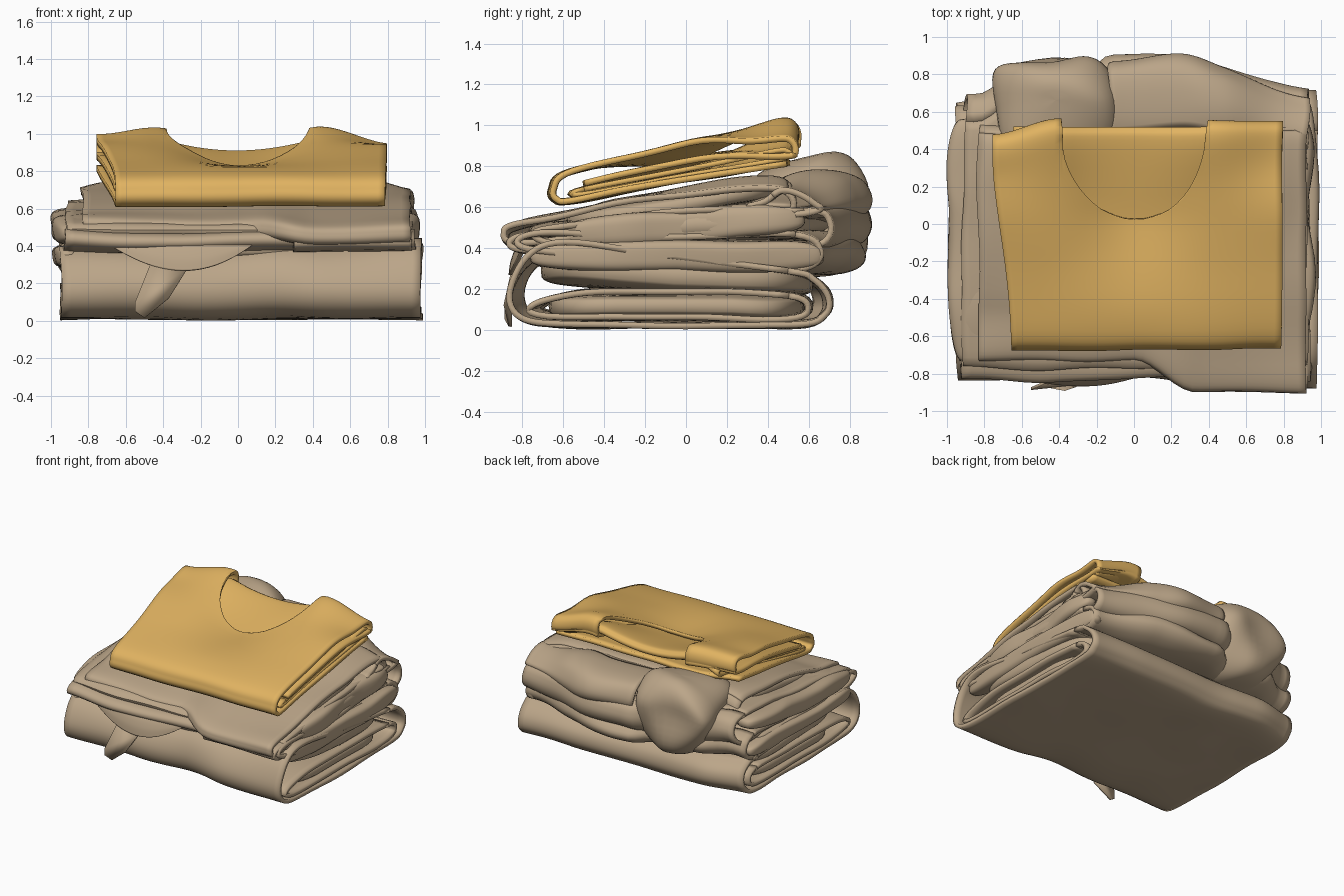
import bpy, bmesh
from math import sin, cos, pi, exp, sqrt, copysign
from mathutils import Vector, noise

if "Cube" in bpy.data.objects:
    bpy.data.objects.remove(bpy.data.objects["Cube"])

def material(name, rgb):
    m = bpy.data.materials.new(name)
    m.use_nodes = True
    m.diffuse_color = (*rgb, 1)
    m.node_tree.nodes["Principled BSDF"].inputs["Base Color"].default_value = (*rgb, 1)
    return m

BEIGE = material("beige cloth", (0.50, 0.38, 0.25))
MUSTARD = material("mustard cloth", (0.75, 0.45, 0.12))

def finish(name, verts, faces, mat, thick=0):
    me = bpy.data.meshes.new(name)
    me.from_pydata(verts, [], faces)
    bm = bmesh.new()
    bm.from_mesh(me)
    bmesh.ops.delete(bm, geom=[v for v in bm.verts if not v.link_faces], context='VERTS')
    bmesh.ops.recalc_face_normals(bm, faces=bm.faces)
    bm.to_mesh(me)
    bm.free()
    me.materials.append(mat)
    ob = bpy.data.objects.new(name, me)
    bpy.context.collection.objects.link(ob)
    if thick:
        s = ob.modifiers.new("cloth thickness", 'SOLIDIFY')
        s.thickness, s.offset = thick, 0
    bpy.ops.object.select_all(action='DESELECT')
    ob.select_set(True)
    bpy.context.view_layer.objects.active = ob
    bpy.ops.object.shade_smooth_by_angle(angle=0.9)

def ramp(v, a, b):
    t = min(1, max(0, (v - a) / (b - a)))
    return t * t * (3 - 2 * t)

def spline(points, closed=False, steps=6):
    """Smooth curve through (y, z) points."""
    p = [Vector(q) for q in points]
    n = len(p)
    get = (lambda i: p[i % n]) if closed else (lambda i: p[min(n - 1, max(0, i))])
    out = []
    for i in range(n if closed else n - 1):
        a, b, c, d = (get(i + k) for k in (-1, 0, 1, 2))
        for s in range(steps):
            t = s / steps
            out.append(0.5 * (2 * b + (c - a) * t + (2 * a - 5 * b + 4 * c - d) * t * t
                              + (3 * b - a - 3 * c + d) * t ** 3))
    out.append(get(n) if closed else p[-1])
    return out

def wrinkle(v, amp, seed):
    q = Vector((v[0] * 2.2, v[1] * 2.2, v[2] * 3))
    d = [noise.noise(q + Vector((seed, k * 7.3, k))) for k in range(3)]
    return Vector((v[0] + amp * d[0], v[1] + amp * d[1], v[2] + amp * d[2] * 0.7))

def fold(name, points, x0, x1, mat=BEIGE, warp=None, closed=True, thick=0.03,
         amp=0.03, seed=1, cols=40):
    """Cloth sheet that follows a folded side profile across the width."""
    prof = spline(points, closed)
    rows = len(prof)
    verts = []
    for i in range(cols + 1):
        x = x0 + (x1 - x0) * i / cols
        for y, z in prof:
            verts.append(wrinkle(warp(x, y, z) if warp else (x, y, z), amp, seed))
    faces = [(i * rows + j, i * rows + j + 1, (i + 1) * rows + j + 1, (i + 1) * rows + j)
             for i in range(cols) for j in range(rows - 1)]
    finish(name, verts, faces, mat, thick)

def lump(name, centre, radii, power=0.6, amp=0.05, seed=1, slope=0, warp=None):
    """Rounded bundle of cloth."""
    n, m = 48, 24
    f = lambda v: copysign(abs(v) ** power, v)
    verts = []
    for j in range(m + 1):
        a = -pi / 2 + pi * j / m
        for i in range(n):
            b = 2 * pi * i / n
            y = radii[1] * f(cos(a)) * f(sin(b))
            v = (centre[0] + radii[0] * f(cos(a)) * f(cos(b)), centre[1] + y,
                 centre[2] + radii[2] * f(sin(a)) + slope * y)
            verts.append(wrinkle(warp(*v) if warp else v, amp, seed))
    faces = [(j * n + i, j * n + (i + 1) % n, (j + 1) * n + (i + 1) % n, (j + 1) * n + i)
             for j in range(m) for i in range(n)]
    finish(name, verts, faces, BEIGE)

# Bottom garment: outer wrap and packed inner layers
def flat_base(x, y, z):
    y += (0.02 + 0.05 * ramp(-x, -0.5, 0)) * ramp(-y, 0.3, 0.75) - 0.06 * ramp(-x, 0.6, 1) * ramp(y, 0.2, 0.6)
    return x, y, z + 0.04 * ramp(x, 0.4, 1) * ramp(z, 0.15, 0.4)

fold("bottom_wrap", [(0.5, 0.27), (-0.1, 0.33), (-0.6, 0.39), (-0.8, 0.33), (-0.88, 0.18),
                     (-0.82, 0.06), (-0.6, 0.025), (0, 0.025), (0.55, 0.025), (0.68, 0.08),
                     (0.69, 0.17), (0.62, 0.24)], -0.95, 0.98, warp=flat_base, amp=0.02)
fold("bottom_inner_fold", [(0.5, 0.175), (0, 0.185), (-0.5, 0.18), (-0.76, 0.13), (-0.7, 0.07),
                           (0, 0.06), (0.5, 0.06), (0.6, 0.11)], -0.94, 0.97,
     warp=flat_base, amp=0.02, seed=3)
lump("bottom_core", (0.01, -0.06, 0.115), (0.93, 0.64, 0.06), 0.4, 0.02, 3, 0, flat_base)
lump("bottom_upper_core", (0.01, -0.06, 0.255), (0.95, 0.68, 0.07), 0.45, 0.02, 5, -0.04, flat_base)

# Middle garment: stacked layers with a sloped top panel
def back_edge(x, y, z):
    pull = 0.2 * ramp(x, 0.2, 1) + 0.1 * ramp(-x, 0.1, 0.25) + 0.13 * ramp(-x, 0.62, 0.85)
    return x, y - pull * ramp(y, 0.3, 0.8), z - 0.11 * ramp(x, 0.3, 0.95) * ramp(z, 0.55, 0.75)

def front_edge(x, y, z):
    front = ramp(-y, 0.3, 0.75)
    z -= front * 0.035 * ramp(x, 0.1, 0.4)
    z -= 0.05 * ramp(abs(x), 0.7, 0.95) * ramp(y, -0.3, 0.5)
    return x, y + front * (0.15 - 0.17 * ramp(x, 0, 0.33)), z

fold("middle_lower_layer", [(0.7, 0.46), (0, 0.45), (-0.5, 0.47), (-0.76, 0.46), (-0.8, 0.41),
                            (-0.6, 0.37), (0, 0.34), (0.6, 0.29), (0.8, 0.31), (0.85, 0.39)],
     -0.94, 0.94, warp=back_edge, amp=0.04, seed=8)
lump("middle_lower_core", (0, -0.02, 0.375), (0.96, 0.72, 0.085), 0.5, 0.04, 8, -0.03, back_edge)
fold("middle_core_layer", [(0.76, 0.63), (0.2, 0.62), (-0.4, 0.54), (-0.74, 0.49), (-0.6, 0.42),
                           (0, 0.42), (0.6, 0.42), (0.83, 0.43), (0.88, 0.54)],
     -0.91, 0.92, warp=back_edge, amp=0.04, seed=11)
lump("middle_core", (0.01, 0.02, 0.51), (0.92, 0.7, 0.085), 0.5, 0.04, 11, 0.06, back_edge)
fold("middle_top_panel", [(0.48, 0.72), (0.35, 0.735), (0, 0.68), (-0.5, 0.595), (-0.8, 0.55),
                          (-0.87, 0.51), (-0.8, 0.46), (-0.3, 0.5), (0.3, 0.57), (0.5, 0.63)],
     -0.83, 0.92, warp=front_edge, amp=0.025, seed=14)
lump("middle_top_core", (0.04, -0.05, 0.61), (0.86, 0.53, 0.06), 0.5, 0.025, 14, 0.15)
fold("front_corner_pocket", [(-0.3, 0.47), (-0.75, 0.46), (-0.86, 0.42), (-0.75, 0.385),
                             (-0.3, 0.4)], 0.3, 0.92, closed=False, amp=0.02, seed=15)

# Bundled cloth behind the stack
lump("back_left_bundle", (-0.42, 0.6, 0.56), (0.33, 0.31, 0.285), 0.75, 0.09, 17)
fold("back_right_upper_fold", [(0.5, 0.75), (0.68, 0.78), (0.82, 0.74), (0.88, 0.64),
                               (0.8, 0.57), (0.5, 0.56), (0.3, 0.62)],
     -0.13, 0.92, warp=back_edge, amp=0.06, seed=20)
lump("back_right_core", (0.4, 0.56, 0.65), (0.53, 0.26, 0.09), 0.5, 0.06, 20, 0, back_edge)
lump("back_seam_filling", (-0.1, 0.58, 0.5), (0.2, 0.23, 0.2), 0.7, 0.05, 24)

# Rolled side edges
lump("right_hand_roll_upper", (-0.88, -0.1, 0.5), (0.115, 0.65, 0.075), 0.6, 0.05, 26, 0.05)
lump("right_hand_roll_lower", (-0.91, -0.08, 0.34), (0.08, 0.66, 0.06), 0.6, 0.04, 28)
lump("left_hand_roll_upper", (0.87, -0.02, 0.51), (0.08, 0.6, 0.08), 0.6, 0.05, 30, 0.08)
lump("left_hand_roll_lower", (0.9, -0.05, 0.36), (0.08, 0.72, 0.08), 0.6, 0.03, 32)

# Loose drape and pointed tab hanging at the front
def swag(x, y, z):
    s = sin(pi * min(1, max(0, (x + 0.74) / 0.87))) ** 0.8
    return x, -0.74 + (y + 0.74) * (0.3 + 0.7 * s), 0.45 + (z - 0.45) * s

fold("front_drape", [(-0.6, 0.47), (-0.76, 0.45), (-0.82, 0.41), (-0.85, 0.34), (-0.86, 0.27)],
     -0.74, 0.13, warp=swag, closed=False, thick=0.02, amp=0.02, seed=34, cols=24)
tab = [(-0.47, -0.845, 0.3), (-0.55, -0.88, 0.1), (-0.55, -0.88, 0.05), (-0.5, -0.86, 0.015),
       (-0.37, -0.885, 0.12), (-0.27, -0.85, 0.28)]
finish("front_tab", tab, [(0, 1, 2, 3, 4, 5)], BEIGE, 0.015)

# Folded shirt: one sheet whose last rows bend to the neckline, opened inside it
NECK = 0.39
shirt = spline([(0.5, 0.82), (-0.1, 0.72), (-0.55, 0.635), (-0.64, 0.64), (-0.655, 0.69),
                (-0.58, 0.77), (-0.2, 0.86), (0.2, 0.96), (0.45, 1.035), (0.53, 1.02),
                (0.54, 0.95), (0.48, 0.91), (0, 0.825), (-0.5, 0.715)], steps=8)
TOP, END = 32, len(shirt) - 1

def shirt_point(t):
    i = min(int(t), END - 1)
    return shirt[i].lerp(shirt[i + 1], t - i)

def top_row(y):
    t = TOP
    while shirt_point(t).x < y:
        t += 0.05
    return t

def shirt_shape(x, y, z, over):
    if over:
        z -= 0.1 * exp(-(x / 0.32) ** 2) * ramp(y, -0.5, 0.1)
    z -= (0.05 * ramp(-x, 0.4, 0.75) + 0.1 * ramp(x, 0.4, 0.8)) * ramp(y, 0, 0.5) * ramp(z, 0.8, 1)
    y -= 0.08 * ramp(-x, 0.4, 0.76) * ramp(y, 0.1, 0.5)
    side = ramp(abs(x), NECK, 0.77)
    x += side * (0.11 * (1 - ramp(y, -0.66, 0.45)) if x < 0 else 0.02)
    return wrinkle((x, y, z), 0.015, 40)

inner = [-NECK * cos(pi * i / 26) for i in range(27)]
xs = [-0.76 + 0.037 * i for i in range(10)] + inner + [NECK + 0.038 * i for i in range(1, 11)]
low, A, B, C = top_row(-0.04), 44, 60, 90
verts, faces = [], []
for x in xs:
    neck = top_row(0.52 - 0.5 * sqrt(max(0, 1 - (x / NECK) ** 2)))
    for j in range(C + 1):
        if j <= A:
            t = low * j / A
        elif j <= B:
            t = low + (neck - low) * (j - A) / (B - A)
        else:
            t = neck + (END - neck) * (j - B) / (C - B)
        verts.append(shirt_shape(x, *shirt_point(t), t > TOP))
R = C + 1
for i in range(len(xs) - 1):
    for j in range(C):
        if j < B or abs(xs[i] + xs[i + 1]) / 2 > NECK:
            faces.append((i * R + j, i * R + j + 1, (i + 1) * R + j + 1, (i + 1) * R + j))
finish("shirt_body", verts, faces, MUSTARD, 0.03)

# Back panel seen through the neck opening
def collar_lift(x, y, z):
    return x, y, z + (0.02 + 0.05 * min(1, (x / NECK) ** 2)) * ramp(y, 0, 0.5) * ramp(-abs(x), -0.7, -0.45)

fold("shirt_back_panel", [(-0.5, 0.69), (0, 0.785), (0.42, 0.875), (0.5, 0.875), (0.5, 0.85),
                          (0.4, 0.825), (0, 0.755), (-0.5, 0.665)],
     -0.65, 0.77, MUSTARD, collar_lift, thick=0.025, amp=0.01, seed=42)
